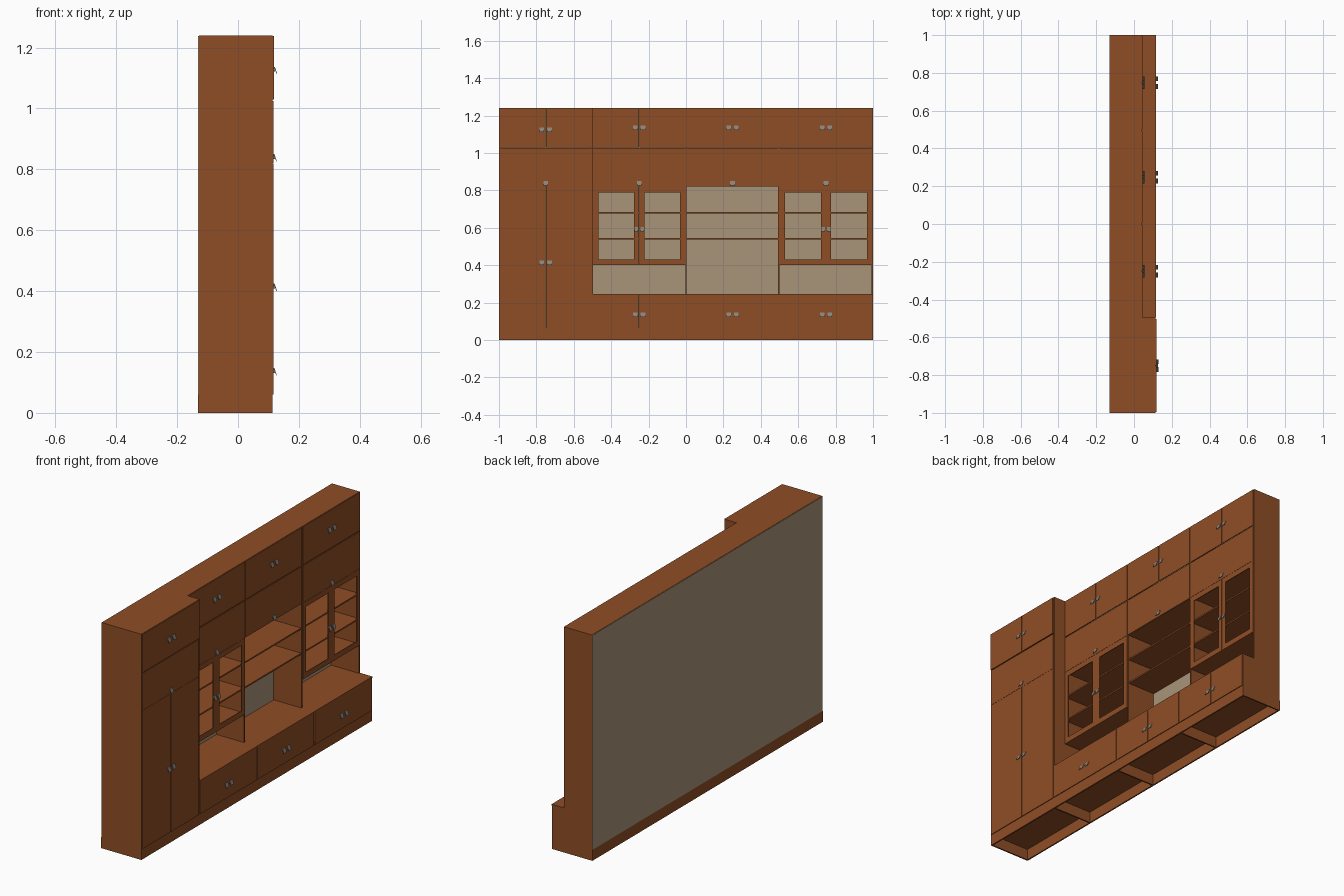
import bpy, bmesh

if "Cube" in bpy.data.objects:
    bpy.data.objects.remove(bpy.data.objects["Cube"])

def material(name, rgb):
    m = bpy.data.materials.new(name)
    m.diffuse_color = (*rgb, 1)
    m.use_nodes = True
    m.node_tree.nodes["Principled BSDF"].inputs["Base Color"].default_value = m.diffuse_color
    return m

WOOD = material("brown wood", (0.275, 0.076, 0.019))
BACK = material("beige backing", (0.40, 0.30, 0.19))
METAL = material("grey metal", (0.25, 0.235, 0.20))

def finish(name, bm, mat):
    bmesh.ops.recalc_face_normals(bm, faces=bm.faces)
    me = bpy.data.meshes.new(name)
    bm.to_mesh(me)
    bm.free()
    me.materials.append(mat)
    ob = bpy.data.objects.new(name, me)
    bpy.context.collection.objects.link(ob)
    return ob

def add_box(bm, x0, x1, y0, y1, z0, z1):
    vs = bmesh.ops.create_cube(bm, size=1)["verts"]
    for v in vs:
        v.co.x = x1 if v.co.x > 0 else x0
        v.co.y = y1 if v.co.y > 0 else y0
        v.co.z = z1 if v.co.z > 0 else z0

def boxes(name, mat, *dims):
    bm = bmesh.new()
    for d in dims:
        add_box(bm, *d)
    return finish(name, bm, mat)

def handle(name, x, y, z, w=0.025):
    """Slanted pull lip on a short post, hung on the door face at x."""
    bm = bmesh.new()
    profile = [(0, 0.012), (0.003, 0.012), (0.011, -0.012), (0.009, -0.012), (0.002, 0.006), (0, 0.006)]
    rings = [[bm.verts.new((x + px, y + s * w / 2, z + pz)) for px, pz in profile] for s in (-1, 1)]
    n = len(profile)
    for i in range(n):
        j = (i + 1) % n
        bm.faces.new((rings[0][i], rings[0][j], rings[1][j], rings[1][i]))
    bm.faces.new(rings[0])
    bm.faces.new(rings[1])
    add_box(bm, x, x + 0.004, y - w / 5, y + w / 5, z - 0.004, z + 0.006)
    return finish(name, bm, METAL)

T = 0.008                               # panel thickness
XB, XI = -0.131, -0.128                 # back panel, outer and inner
XD, XS = 0.113, 0.040                   # deep and shallow carcass fronts
H, ZB, ZP = 1.24, 0.245, 0.06           # height, base top, plinth top
ZN, ZF, ZT = 0.40, 0.82, 1.027          # niche top, flap bottom, top doors
DOOR = 0.004

def door_pair(name, front, y0, y1, z0, z1, hz, thick=DOOR, gap=0.004):
    c = (y0 + y1) / 2
    boxes(name + "_doors", WOOD,
          (front, front + thick, y0 + gap, c - 0.001, z0, z1),
          (front, front + thick, c + 0.001, y1 - gap, z0, z1))
    for s, side in ((-1, "left"), (1, "right")):
        handle(f"{name}_{side}_handle", front + thick, c + s * 0.0205, hz)

def flap(name, front, y0, y1):
    boxes(name + "_flap", WOOD, (front, front + DOOR, y0 + 0.004, y1 - 0.004, ZF + 0.001, ZT - 0.003))
    handle(name + "_flap_handle", front + DOOR, (y0 + y1) / 2, 0.838)

def glazed_doors(name, y0, y1):
    """Pair of framed doors with open windows."""
    c = (y0 + y1) / 2
    z0, z1, w0, w1 = ZN, ZF, 0.43, 0.79
    for a, b, side in ((y0 + 0.004, c - 0.0005, "left"), (c + 0.0005, y1 - 0.004, "right")):
        f = 0.027
        x0, x1 = XS, XS + DOOR
        boxes(f"{name}_{side}_framed_door", WOOD,
              (x0, x1, a, a + f, z0, z1), (x0, x1, b - f, b, z0, z1),
              (x0, x1, a + f, b - f, z0, w0), (x0, x1, a + f, b - f, w1, z1))
        handle(f"{name}_{side}_framed_handle", XS + DOOR, c + (-0.016 if side == "left" else 0.016), 0.592, 0.02)

# back panel
boxes("back_panel", BACK, (XB, XI, -0.998, 0.998, ZP, H - 0.002))

# plinth frame, open underneath, with dividers
plinth = [(XB, XB + T, -1, 1, 0, ZP), (XD - T, XD, -1, 1, 0, ZP)]
for y in (-1, -0.5 - T / 2, -T / 2, 0.5 - T / 2, 1 - T):
    plinth.append((XB + T, XD - T, y, y + T, 0, ZP))
boxes("plinth", WOOD, *plinth)
boxes("floor_panel", WOOD, (XI, XD, -1, 1, ZP, ZP + T))

# wardrobe carcass
boxes("wardrobe_carcass", WOOD,
      (XI, XD, -1, -1 + T, ZP, H), (XI, XD, -0.5 - T / 2, -0.5 + T / 2, ZP, H),
      (XI, XD, -1 + T, -0.5 - T / 2, H - T, H),
      (XI, XD, -1 + T, -0.5 - T / 2, ZT - T, ZT),
      (XI, XD, -1 + T, -0.5 - T / 2, ZF, ZF + T))
door_pair("wardrobe_lower", XD, -1, -0.5, ZP, ZF, 0.413)
flap("wardrobe", XD, -1, -0.5)
door_pair("wardrobe_top", XD, -1, -0.5, ZT + 0.002, H - 0.002, 1.125, 0.005)

# low base cabinets
boxes("base_worktop", WOOD, (XI, XD + DOOR, -0.5 + T / 2, 1, ZB - T, ZB))
boxes("base_dividers", WOOD, *[(XI, XD, y, y + T, ZP, ZB - T) for y in (-T / 2, 0.495 - T / 2, 1 - T)])

# shallow upper carcass: uprights, top and rails
boxes("upper_uprights", WOOD, *[(XI, XS, y, y + T, ZB, H - T) for y in (-T / 2, 0.497 - T / 2, 1 - T)])
boxes("upper_top", WOOD, (XI, XS, -0.5 + T / 2, 1, H - T, H))
boxes("upper_rails", WOOD,
      (XI, XS, -0.496, 0.992, ZT - T, ZT), (XI, XS, -0.496, 0.992, ZF, ZF + T))

bays = {"left": (-0.5, 0.0), "middle": (0.0, 0.497), "right": (0.497, 1.0)}
for name, (y0, y1) in bays.items():
    door_pair(name + "_base", XD, y0, y1, ZP, ZB - T, 0.135)
    flap(name, XS, y0, y1)
    door_pair(name + "_top", XS, y0, y1, ZT + 0.002, H - 0.002, 1.135)
    # shelves
    a, b = y0 + T / 2, y1 - T / 2
    boxes(name + "_shelves", WOOD, *[(XI, XS - 0.002, a, b, z - T / 2, z + T / 2) for z in (0.542, 0.68)])
    if name != "middle":
        boxes(name + "_cabinet_bottom", WOOD, (XI, XS, a, b, ZN, ZN + T))
        glazed_doors(name, y0, y1)
